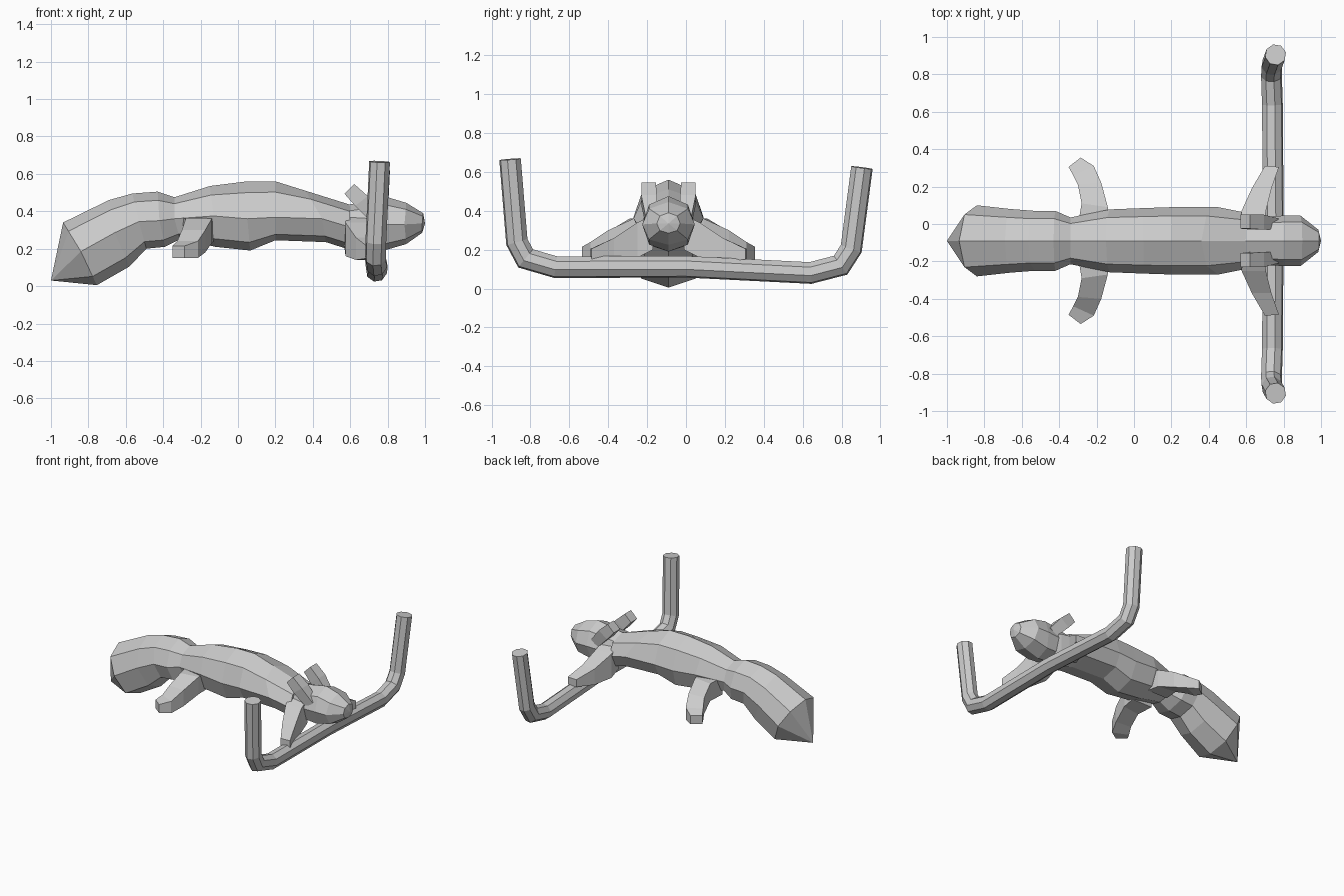
import bpy, bmesh, math
from mathutils import Vector

if "Cube" in bpy.data.objects:
    bpy.data.objects.remove(bpy.data.objects["Cube"])

CY = -0.09  # centre line of the animal

grey = bpy.data.materials.new("plain grey")
grey.diffuse_color = (0.6, 0.6, 0.6, 1)
grey.use_nodes = True
grey.node_tree.nodes["Principled BSDF"].inputs["Base Color"].default_value = grey.diffuse_color


def loft(name, rings, start=None, end=None):
    """Skin a list of equal-sized rings; close each end with a point or a face."""
    bm = bmesh.new()
    vs = [[bm.verts.new(p) for p in r] for r in rings]
    n = len(vs[0])
    for a, b in zip(vs, vs[1:]):
        for i in range(n):
            j = (i + 1) % n
            bm.faces.new((a[i], a[j], b[j], b[i]))
    for ring, tip in ((vs[0], start), (vs[-1], end)):
        if tip is None:
            bm.faces.new(ring)
        else:
            t = bm.verts.new(tip)
            for i in range(n):
                bm.faces.new((ring[i], ring[(i + 1) % n], t))
    bmesh.ops.recalc_face_normals(bm, faces=bm.faces)
    me = bpy.data.meshes.new(name)
    bm.to_mesh(me)
    bm.free()
    me.materials.append(grey)
    ob = bpy.data.objects.new(name, me)
    bpy.context.collection.objects.link(ob)
    return ob


def octagon(top, mid, bot, w):
    """Tilted eight-sided body section from top, middle and bottom (x, z)."""
    top, mid, bot = Vector(top), Vector(mid), Vector(bot)
    sh, lo = top.lerp(mid, 0.3), mid.lerp(bot, 0.74)
    half = [(top, 0), (sh, 0.74), (mid, 1), (lo, 0.74), (bot, 0)]
    pts = [(p.x, CY + w * k, p.y) for p, k in half]
    pts += [(p.x, CY - w * k, p.y) for p, k in half[3:0:-1]]
    return pts


# Body and head, tail end to nose
body = [
    ((-0.935, 0.34), (-0.84, 0.185), (-0.755, 0.005), 0.19),
    ((-0.69, 0.46), (-0.66, 0.285), (-0.58, 0.105), 0.17),
    ((-0.565, 0.495), (-0.53, 0.345), (-0.49, 0.20), 0.16),
    ((-0.43, 0.505), (-0.42, 0.35), (-0.39, 0.21), 0.16),
    ((-0.34, 0.475), (-0.34, 0.36), (-0.31, 0.25), 0.125),
    ((-0.15, 0.535), (-0.13, 0.375), (-0.12, 0.21), 0.168),
    ((0.05, 0.56), (0.05, 0.36), (0.065, 0.19), 0.175),
    ((0.20, 0.56), (0.20, 0.368), (0.20, 0.245), 0.18),
    ((0.36, 0.51), (0.45, 0.36), (0.47, 0.235), 0.18),
    ((0.60, 0.435), (0.60, 0.315), (0.58, 0.20), 0.15),
]
loft("body", [octagon(*r) for r in body], start=(-1.0, CY, 0.03))

head = [
    ((0.56, 0.43), (0.56, 0.32), (0.56, 0.21), 0.12),
    ((0.80, 0.475), (0.80, 0.33), (0.78, 0.19), 0.135),
    ((0.90, 0.445), (0.89, 0.33), (0.90, 0.225), 0.135),
    ((0.99, 0.39), (0.985, 0.335), (0.985, 0.285), 0.06),
]
loft("head", [octagon(*r) for r in head], end=(1.0, CY, 0.335))


def limb(name, sections, side):
    """Four-sided limb; section = back (x, out), front (x, out), low z, high z."""
    rings = []
    for (xa, oa), (xb, ob), lo, hi in sections:
        ya, yb = CY + side * oa, CY + side * ob
        rings.append([(xa, ya, lo), (xb, yb, lo), (xb, yb, hi), (xa, ya, hi)])
    return loft(name, rings)


def ear(name, side):
    """Slanted bar rising backwards from the head."""
    rings = []
    for x, z, dx, dz, a, b in ((0.745, 0.36, 0.028, 0.022, 0.06, 0.12),
                               (0.66, 0.455, 0.034, 0.026, 0.06, 0.14),
                               (0.595, 0.52, 0.026, 0.026, 0.065, 0.14)):
        ya, yb = CY + side * a, CY + side * b
        rings.append([(x - dx, ya, z - dz), (x + dx, ya, z + dz),
                      (x + dx, yb, z + dz), (x - dx, yb, z - dz)])
    return loft(name, rings)


hind = [((-0.30, 0.08), (-0.13, 0.08), 0.24, 0.37),
        ((-0.28, 0.20), (-0.14, 0.18), 0.23, 0.36),
        ((-0.30, 0.30), (-0.175, 0.31), 0.18, 0.30),
        ((-0.35, 0.395), (-0.285, 0.445), 0.15, 0.215)]
# outer front corner of the hind foot
hind.insert(3, ((-0.325, 0.35), (-0.215, 0.40), 0.15, 0.24))
fore = [((0.57, 0.08), (0.70, 0.08), 0.20, 0.38),
        ((0.575, 0.16), (0.705, 0.16), 0.16, 0.34),
        ((0.63, 0.28), (0.735, 0.28), 0.14, 0.26),
        ((0.70, 0.40), (0.775, 0.395), 0.15, 0.205)]
for side, word in ((-1, "right"), (1, "left")):
    limb("hind_leg_" + word, hind, side)
    limb("front_leg_" + word, fore, side)
    ear("ear_" + word, side)

# Bent handle bar across the front
path = [Vector(p) for p in (
    (0.757, -0.905, 0.665), (0.737, -0.87, 0.24), (0.735, -0.825, 0.155),
    (0.74, -0.67, 0.11), (0.745, 0, 0.112), (0.74, 0.64, 0.08),
    (0.735, 0.795, 0.12), (0.737, 0.85, 0.205), (0.757, 0.905, 0.622))]
R, N = 0.057, 8
rings = []
for i, p in enumerate(path):
    d0 = (p - path[max(i - 1, 0)]).normalized()
    d1 = (path[min(i + 1, len(path) - 1)] - p).normalized()
    t = (d0 + d1).normalized()
    u = (Vector((1, 0, 0)) - t * t.x).normalized()
    v = t.cross(u)
    miter = 1 / max(t.dot(d1 if d1.length else d0), 0.5)
    rings.append([p + R * (u * math.cos(a) + v * miter * math.sin(a))
                  for a in (2 * math.pi * (k + 0.3) / N for k in range(N))])
loft("handle_bar", rings)
